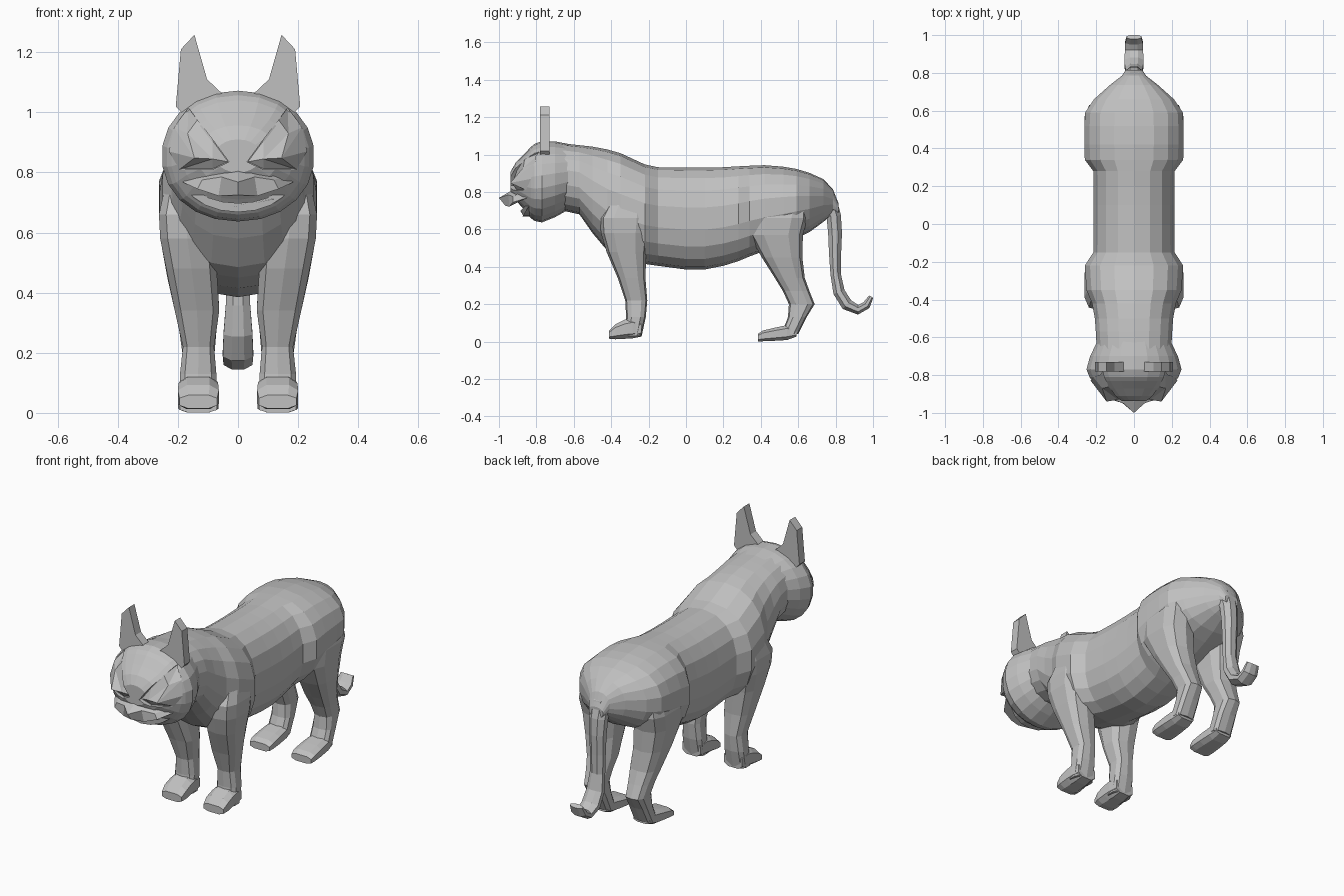
import bpy, bmesh, math
from mathutils import Vector

if "Cube" in bpy.data.objects:
    bpy.data.objects.remove(bpy.data.objects["Cube"])

grey = bpy.data.materials.new("plain grey")
grey.diffuse_color = (0.53, 0.53, 0.53, 1)
grey.use_nodes = True
grey.node_tree.nodes["Principled BSDF"].inputs["Base Color"].default_value = grey.diffuse_color


def make(name, build, mirror=False):
    bm = bmesh.new()
    build(bm)
    if mirror:
        g = bmesh.ops.duplicate(bm, geom=bm.verts[:] + bm.edges[:] + bm.faces[:])["geom"]
        for v in g:
            if isinstance(v, bmesh.types.BMVert):
                v.co.x *= -1
    bmesh.ops.recalc_face_normals(bm, faces=bm.faces)
    me = bpy.data.meshes.new(name)
    bm.to_mesh(me)
    bm.free()
    me.materials.append(grey)
    ob = bpy.data.objects.new(name, me)
    bpy.context.collection.objects.link(ob)
    return ob


def ring(c, u, v, n=12, p=2.0):
    """Super-ellipse ring around c with half axes u and v."""
    c, u, v = Vector(c), Vector(u), Vector(v)
    f = lambda t: math.copysign(abs(t) ** (2 / p), t)
    ang = [2 * math.pi * (i + .5) / n for i in range(n)]
    return [c + u * f(math.cos(a)) + v * f(math.sin(a)) for a in ang]


def loft(bm, rings):
    rs = [[bm.verts.new(p) for p in r] for r in rings]
    n = len(rs[0])
    for a, b in zip(rs, rs[1:]):
        for i in range(n):
            bm.faces.new((a[i], a[(i + 1) % n], b[(i + 1) % n], b[i]))
    for r in (rs[0], rs[-1]):
        bm.faces.new(r)


def y_loft(secs, n, p, xc=0):
    """Sections (y, z_bottom, z_top, half width) lofted along y."""
    return lambda bm: loft(bm, [ring((xc, y, (a + b) / 2), (w, 0, 0), (0, 0, (b - a) / 2), n, p)
                                for y, a, b, w in secs])


def z_loft(secs, n, p):
    """Sections (z, x_in, x_out, y_front, y_back) lofted along z."""
    return lambda bm: loft(bm, [ring(((a + b) / 2, (c + d) / 2, z), ((b - a) / 2, 0, 0),
                                     (0, (d - c) / 2, 0), n, p) for z, a, b, c, d in secs])


# Body from neck to rump
make("body", y_loft([
    (-.66, .70, 1.06, .20), (-.57, .68, 1.05, .205), (-.50, .58, 1.042, .21), (-.42, .485, 1.027, .225),
    (-.35, .45, 1.007, .255), (-.22, .415, .947, .264), (-.15, .405, .932, .218), (0, .385, .93, .216),
    (.10, .385, .93, .216), (.20, .405, .932, .216), (.28, .43, .937, .218), (.34, .455, .94, .264),
    (.42, .485, .943, .266), (.52, .52, .935, .266), (.59, .55, .923, .262), (.66, .585, .902, .215),
    (.735, .64, .868, .13), (.785, .68, .815, .065), (.815, .68, .74, .045)], 18, 2.3))

# Legs and paws
make("front_legs", z_loft([
    (.80, .10, .235, -.38, -.20), (.66, .085, .266, -.46, -.19), (.58, .075, .262, -.455, -.20),
    (.48, .068, .242, -.425, -.212), (.34, .06, .213, -.365, -.217), (.22, .078, .185, -.325, -.207),
    (.13, .07, .195, -.32, -.215), (.03, .07, .195, -.33, -.237)], 10, 3), True)
make("rear_legs", z_loft([
    (.80, .10, .235, .37, .64), (.66, .075, .266, .338, .65), (.57, .065, .26, .338, .625),
    (.45, .065, .238, .405, .622), (.34, .06, .213, .475, .635), (.27, .07, .197, .518, .66),
    (.20, .076, .187, .55, .688), (.13, .07, .19, .545, .645), (.04, .07, .193, .51, .60)], 10, 3), True)
paw = [(0, .025, .11, .06), (.05, .014, .13, .068), (.09, .012, .12, .07), (.14, .01, .095, .072), (.174, .014, .06, .066)]
make("front_paws", y_loft([(-.237 - d, a, b, w) for d, a, b, w in paw], 8, 3, .132), True)
make("rear_paws", y_loft([(.59, .025, .07, .055), (.54, .006, .09, .065), (.47, .002, .075, .07),
                          (.41, 0, .06, .071), (.385, 0, .042, .065)], 8, 3, .132), True)


# Tail hanging down and curling back
def tail(bm):
    path = [(.70, .80, .05), (.765, .745, .05), (.79, .67, .042), (.797, .58, .04), (.797, .47, .035),
            (.80, .36, .03), (.818, .265, .034), (.86, .198, .035), (.92, .17, .028), (.965, .195, .024), (.99, .24, .014)]
    wide = [.07, .06, .053, .048, .044, .044, .052, .055, .052, .05, .042]
    rings = []
    for i, (y, z, r) in enumerate(path):
        a, b = path[max(i - 1, 0)], path[min(i + 1, len(path) - 1)]
        t = Vector((0, b[0] - a[0], b[1] - a[1])).normalized()
        rings.append(ring((0, y, z), (wide[i], 0, 0), Vector((0, -t.z, t.y)) * r, 8, 2))
    loft(bm, rings)


make("tail", tail)

# Head: rounded skull with a flatter face
skull = [(-.62, .71, 1.055, .195), (-.70, .665, 1.07, .235), (-.77, .637, 1.072, .254), (-.81, .645, 1.057, .238)]
skull += [(-.83, .66, 1.04, .224), (-.87, .71, .997, .187), (-.91, .755, .957, .137), (-.937, .80, .91, .075)]
head = make("head", y_loft(skull, 22, 2.1))


def surf(x, z):
    r = (x / .252) ** 2 + ((z - .86) / .205) ** 2
    return -.79 - .15 * math.sqrt(max(0, 1 - r))


# Slanted eye sockets cut into the face, with faceted eyes inside
outline = [(.165, 1.015), (.135, .975), (.085, .91), (.03, .835), (.085, .81), (.195, .81), (.23, .87), (.213, .95)]


def socket(bm):
    back = [bm.verts.new((x, surf(x, z) + .02, z)) for x, z in outline]
    front = [bm.verts.new((x, -1.1, z)) for x, z in outline]
    mid = bm.verts.new((.14, surf(.14, .88) + .035, .88))
    n = len(outline)
    for i in range(n):
        j = (i + 1) % n
        bm.faces.new((back[i], back[j], front[j], front[i]))
        bm.faces.new((back[j], back[i], mid))
    bm.faces.new(front)


cutter = make("socket_cutter", socket)
cutter.hide_render = True
cutter.hide_viewport = True
mod = head.modifiers.new("socket", "BOOLEAN")
mod.operation, mod.object, mod.solver = "DIFFERENCE", cutter, "EXACT"
mod = head.modifiers.new("both_sides", "MIRROR")
mod.use_bisect_axis[0] = True


def eye(bm):
    rim = [bm.verts.new((x, surf(x, z) + .022, z)) for x, z in outline]
    peaks = [bm.verts.new(p) for p in ((.145, -.94, .848), (.168, -.87, .93), (.085, -.93, .845))]
    owner = [1, 1, 2, 2, 2, 0, 0, 1]
    for i in range(8):
        j = (i + 1) % 8
        a, b = owner[i], owner[j]
        bm.faces.new((rim[i], rim[j], peaks[a]))
        if a != b:
            bm.faces.new((rim[j], peaks[b], peaks[a]))
    bm.faces.new(peaks)


make("eyes", eye, True)


# Flat plates extruded between two depths from a front outline
def prism(pts, depth):
    def build(bm):
        loft(bm, [[Vector((x, y + d, z)) for x, y, z in pts] for d in (0, depth)])
    return build


ear = [(.207, 1.02), (.19, 1.21), (.145, 1.258), (.103, 1.11), (.05, 1.06), (.06, 1.0), (.17, .98)]
make("ears", prism([(x, -.78, z) for x, z in ear], .05), True)


# Snout wedge with pointed nose
def snout(bm):
    half = [(.185, -.85, .768), (.135, -.925, .745), (.065, -.945, .722)]
    low = [(-x, y, z) for x, y, z in half] + [(0, -.965, .725)] + half[::-1]
    high = [(-.15, -.86, .785), (-.12, -.925, .775), (-.055, -.95, .785), (0, -1.0, .768)]
    high += [(-x, y, z) for x, y, z in high[2::-1]]
    top = [(x * .75, min(y + .06, -.85), z + .035) for x, y, z in high]
    loft(bm, [[Vector(p) for p in r] for r in (low, high, top)])


make("snout", snout)

# Grinning lower lip
arc = [math.radians(a) for a in range(-72, 73, 18)]
lip = [(.185 * math.sin(a), -.80 - .075 * math.cos(a), .79 - .122 * math.cos(a)) for a in arc]
lip += [(.165 * math.sin(a), -.80 - .085 * math.cos(a), .79 - .092 * math.cos(a)) for a in arc[::-1]]
make("lower_lip", prism(lip, .06))
